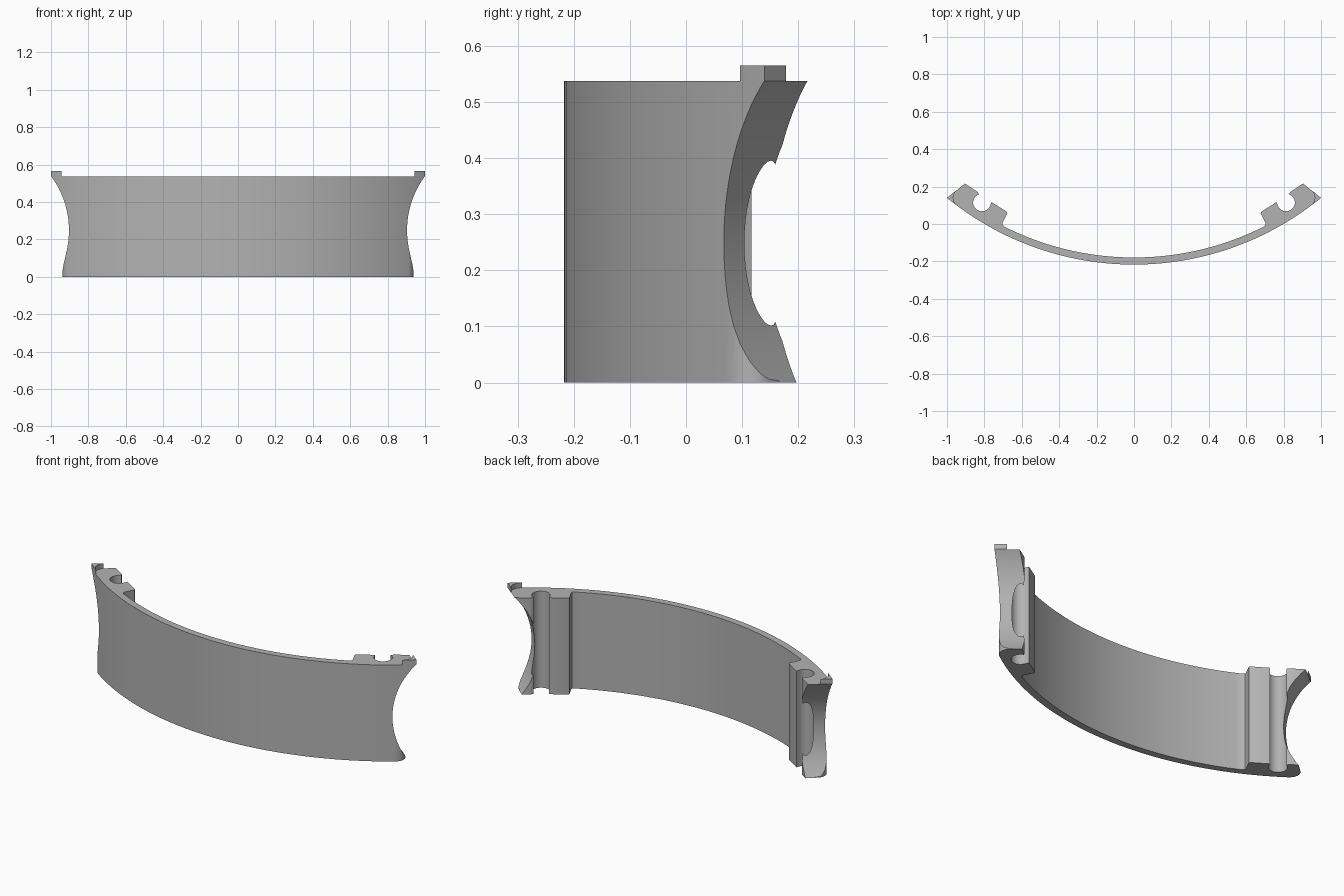
import bpy, bmesh, math
from mathutils import Matrix, Vector

if "Cube" in bpy.data.objects:
    bpy.data.objects.remove(bpy.data.objects["Cube"], do_unlink=True)

HEIGHT = 0.537
ARC_Y = 1.362                      # centre of the curved band
OUTER, INNER = 1.579, 1.541        # band radii
END = Vector((1.0, 0.14, 0))       # outer corner of each end
TIP = Vector((0.905, 0.217, 0))    # inner corner of each end

grey = bpy.data.materials.new("plain_grey")
grey.use_nodes = True
colour = (0.45, 0.45, 0.45, 1)
grey.diffuse_color = colour
grey.node_tree.nodes["Principled BSDF"].inputs["Base Color"].default_value = colour


def arc(cx, cy, r, start, end, steps):
    """Points on a circle, angles in degrees."""
    angles = [math.radians(start + (end - start) * i / steps) for i in range(steps + 1)]
    return [(cx + r * math.cos(a), cy + r * math.sin(a)) for a in angles]


def add_object(name, bm):
    bmesh.ops.recalc_face_normals(bm, faces=bm.faces)
    mesh = bpy.data.meshes.new(name)
    bm.to_mesh(mesh)
    bm.free()
    mesh.materials.append(grey)
    obj = bpy.data.objects.new(name, mesh)
    bpy.context.collection.objects.link(obj)
    return obj


def prism(name, points, z0, z1):
    bm = bmesh.new()
    face = bm.faces.new([bm.verts.new((x, y, z0)) for x, y in points])
    ext = bmesh.ops.extrude_face_region(bm, geom=[face])
    verts = [g for g in ext["geom"] if isinstance(g, bmesh.types.BMVert)]
    bmesh.ops.translate(bm, verts=verts, vec=(0, 0, z1 - z0))
    return add_object(name, bm)


def activate(obj):
    bpy.ops.object.select_all(action="DESELECT")
    obj.select_set(True)
    bpy.context.view_layer.objects.active = obj


def cut(obj, cutter):
    cutter.hide_render = True
    mod = obj.modifiers.new("cut", "BOOLEAN")
    mod.operation = "DIFFERENCE"
    mod.solver = "EXACT"
    mod.object = cutter
    activate(obj)
    bpy.ops.object.modifier_apply(modifier=mod.name)
    bpy.data.objects.remove(cutter, do_unlink=True)


def smooth(obj):
    activate(obj)
    bpy.ops.object.shade_smooth_by_angle(angle=math.radians(30))


# Band cross-section: outer arc, end block with round groove, inner arc
sweep = math.degrees(math.asin(1 / OUTER))
half = arc(0, ARC_Y, OUTER, -90, -90 + sweep, 28)
half += [tuple(TIP.xy), (0.836, 0.172)]
half += arc(0.813, 0.115, 0.047, 70, -165, 24)
half += [(0.762, 0.117), (0.682, 0.067), (0.677, 0.058), (0.703, 0.006), (0.704, -0.003)]
inner_sweep = math.degrees(math.asin(0.695 / INNER))
half += arc(0, ARC_Y, INNER, -90 + inner_sweep, -90, 20)
profile = half + [(-x, y) for x, y in reversed(half[1:-1])]
band = prism("curved_band", profile, 0, HEIGHT)

# Concave ends, rounded lower corners and top tabs, on both sides
along = (TIP - END).normalized()
outward = Vector((-along.y, along.x, 0))
if outward.x < 0:
    outward = -outward
CUT_R, DEPTH, CUT_Z = 0.418, 0.117, 0.2485
centre = END + outward * (CUT_R - DEPTH) + Vector((0, 0, CUT_Z))
corner = [(0.913, 0.073), (0.924, 0.084), (0.933, 0.098), (0.937, 0.114), (0.936, 0.131),
          (0.929, 0.147), (0.909, 0.166), (0.95, 0.25), (1.1, 0.25), (1.1, 0), (0.95, 0)]
tab = [(0.943, 0.096), (0.972, 0.117), tuple(END.xy), (0.953, 0.178),
       (0.963, 0.16), (0.967, 0.14), (0.961, 0.117)]

for side, s in (("left", 1), ("right", -1)):
    mirror = Matrix.Diagonal((s, 1, 1, 1))
    bm = bmesh.new()
    turn = Vector((0, 0, 1)).rotation_difference(along).to_matrix().to_4x4()
    bmesh.ops.create_cone(bm, cap_ends=True, segments=128, radius1=CUT_R, radius2=CUT_R,
                          depth=1.0, matrix=mirror @ Matrix.Translation(centre) @ turn)
    cut(band, add_object(side + "_end_cutter", bm))
    cut(band, prism(side + "_corner_cutter", [(s * x, y) for x, y in corner], -0.1, CUT_Z))
    smooth(prism(side + "_top_tab", [(s * x, y) for x, y in tab], HEIGHT, 0.565))

smooth(band)
